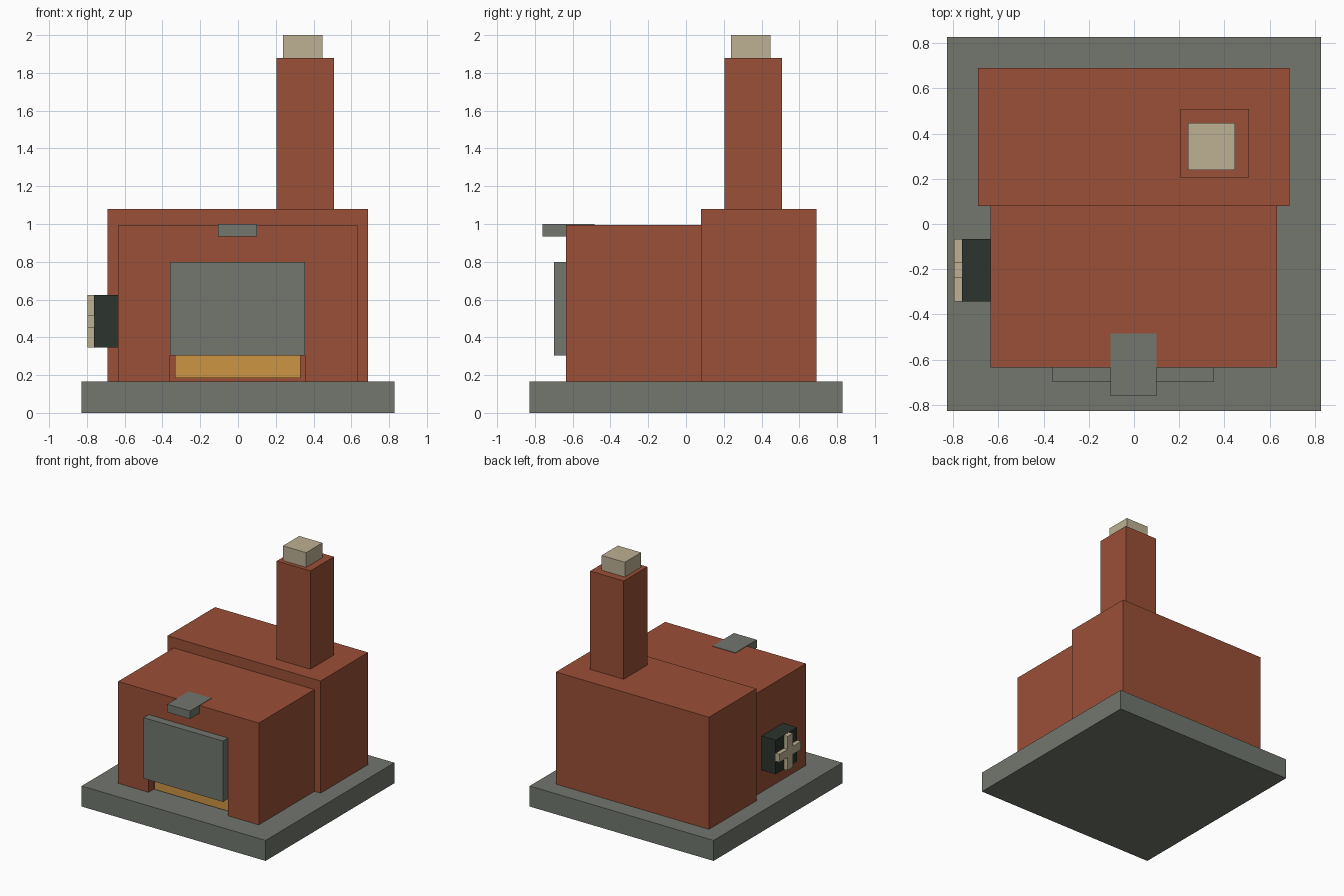
import bpy, bmesh

if "Cube" in bpy.data.objects:
    bpy.data.objects.remove(bpy.data.objects["Cube"])


def material(name, rgb):
    m = bpy.data.materials.new(name)
    m.diffuse_color = (*rgb, 1.0)
    m.use_nodes = True
    m.node_tree.nodes["Principled BSDF"].inputs["Base Color"].default_value = m.diffuse_color
    return m


BRICK = material("brick red", (0.325, 0.080, 0.038))
STONE = material("stone grey", (0.168, 0.184, 0.158))
CLAY = material("pale clay", (0.510, 0.440, 0.296))
GLOW = material("ember orange", (0.610, 0.300, 0.054))
IRON = material("dark iron", (0.025, 0.034, 0.026))


def finish(name, bm, mat):
    bmesh.ops.recalc_face_normals(bm, faces=bm.faces)
    me = bpy.data.meshes.new(name)
    bm.to_mesh(me)
    bm.free()
    me.materials.append(mat)
    ob = bpy.data.objects.new(name, me)
    bpy.context.collection.objects.link(ob)
    return ob


def box(name, mat, x, y, z):
    """Box from (min, max) ranges on each axis."""
    bm = bmesh.new()
    bmesh.ops.create_cube(bm, size=1)
    for v in bm.verts:
        v.co = [(r[0] + r[1]) / 2 + c * (r[1] - r[0]) for c, r in zip(v.co, (x, y, z))]
    return finish(name, bm, mat)


# Stone slab
box("base_slab", STONE, (-0.828, 0.828), (-0.828, 0.828), (0, 0.167))

# Brick body, front half with a shallow fire opening
front = box("front_body", BRICK, (-0.635, 0.632), (-0.635, 0.08), (0.167, 0.996))
cutter = box("opening_cutter", BRICK, (-0.36, 0.355), (-0.75, -0.565), (0.1, 0.78))
cutter.hide_render = True
cutter.hide_viewport = True
cut = front.modifiers.new("opening", 'BOOLEAN')
cut.operation = 'DIFFERENCE'
cut.solver = 'EXACT'
cut.object = cutter

box("rear_body", BRICK, (-0.69, 0.688), (0.08, 0.69), (0.167, 1.08))

# Chimney and its pot
box("chimney", BRICK, (0.205, 0.508), (0.205, 0.508), (1.08, 1.88))
box("chimney_pot", CLAY, (0.238, 0.447), (0.238, 0.447), (1.88, 2.0))

# Fire, door and vent plate on the front
box("embers", GLOW, (-0.334, 0.33), (-0.60, -0.565), (0.185, 0.76))
box("furnace_door", STONE, (-0.36, 0.355), (-0.70, -0.635), (0.305, 0.80))
box("top_plate", STONE, (-0.105, 0.10), (-0.76, -0.485), (0.935, 1.0))

# Side vent with a cross-shaped handle
box("side_vent", IRON, (-0.762, -0.635), (-0.342, -0.066), (0.346, 0.624))
cy, cz, a, b = -0.204, 0.485, 0.138, 0.033
plus = [(b, b), (b, a), (-b, a), (-b, b), (-a, b), (-a, -b),
        (-b, -b), (-b, -a), (b, -a), (b, -b), (a, -b), (a, b)]
bm = bmesh.new()
face = bm.faces.new([bm.verts.new((-0.762, cy + p, cz + q)) for p, q in plus])
ext = bmesh.ops.extrude_face_region(bm, geom=[face], use_keep_orig=True)
bmesh.ops.translate(bm, vec=(-0.034, 0, 0),
                    verts=[v for v in ext["geom"] if isinstance(v, bmesh.types.BMVert)])
finish("cross_handle", bm, CLAY)
